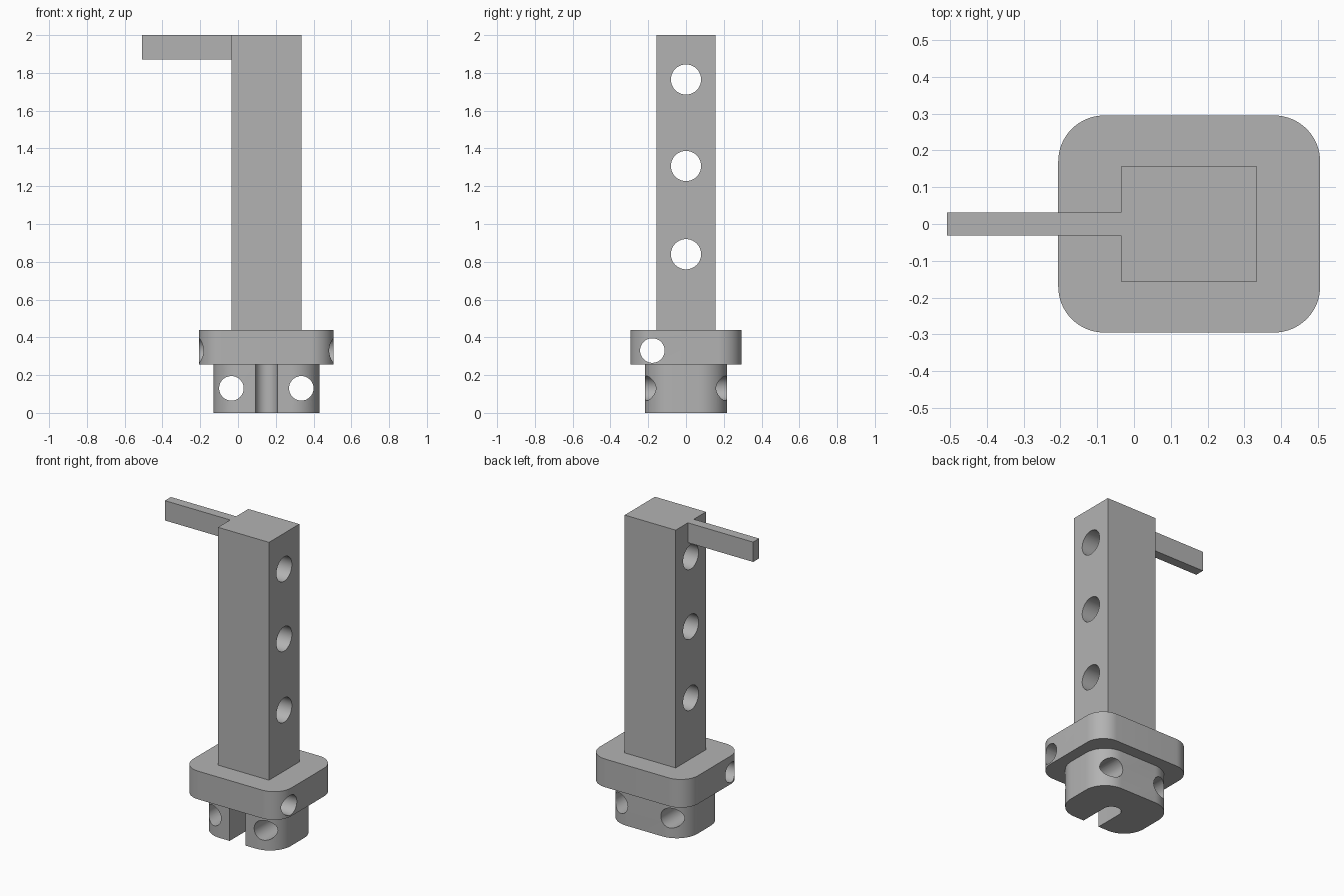
import bpy, bmesh, math
from mathutils import Matrix, Vector

if "Cube" in bpy.data.objects:
    bpy.data.objects.remove(bpy.data.objects["Cube"], do_unlink=True)

grey = bpy.data.materials.new("plain grey")
COLOUR = (0.45, 0.45, 0.45, 1)
grey.diffuse_color = COLOUR
grey.use_nodes = True
grey.node_tree.nodes["Principled BSDF"].inputs["Base Color"].default_value = COLOUR


def prism(name, outline, z0, z1):
    """Extrude a closed outline from z0 up to z1."""
    bm = bmesh.new()
    base = bm.faces.new([bm.verts.new((x, y, z0)) for x, y in outline])
    top = bmesh.ops.extrude_face_region(bm, geom=[base])["geom"]
    bmesh.ops.translate(bm, vec=(0, 0, z1 - z0),
                        verts=[g for g in top if isinstance(g, bmesh.types.BMVert)])
    bmesh.ops.recalc_face_normals(bm, faces=bm.faces)
    mesh = bpy.data.meshes.new(name)
    bm.to_mesh(mesh)
    bm.free()
    mesh.materials.append(grey)
    obj = bpy.data.objects.new(name, mesh)
    bpy.context.collection.objects.link(obj)
    return obj


def arc(cx, cy, r, start, sweep, steps):
    return [(cx + r * math.cos(start + sweep * i / steps),
             cy + r * math.sin(start + sweep * i / steps)) for i in range(steps + 1)]


def rounded(cx, hx, hy, r, steps=16):
    """Rectangle outline with round corners."""
    pts = []
    for k, (sx, sy) in enumerate([(1, 1), (-1, 1), (-1, -1), (1, -1)]):
        pts += arc(cx + sx * (hx - r), sy * (hy - r), r, k * math.pi / 2, math.pi / 2, steps)
    return pts


def drill(axis, centre, r):
    """Round cutter along an axis through the given centre."""
    cutter = prism("drill_cutter", arc(0, 0, r, 0, math.tau, 48)[:-1], -1, 1)
    turn = Vector((0, 0, 1)).rotation_difference(Vector(axis)).to_matrix().to_4x4()
    cutter.data.transform(Matrix.Translation(centre) @ turn)
    return cutter


def cut(obj, cutters):
    for c in cutters:
        mod = obj.modifiers.new("cut", "BOOLEAN")
        mod.operation, mod.solver, mod.object = "DIFFERENCE", "EXACT", c
    bpy.context.view_layer.update()
    result = bpy.data.meshes.new_from_object(
        obj.evaluated_get(bpy.context.evaluated_depsgraph_get()))
    obj.modifiers.clear()
    obj.data = result
    for c in cutters:
        bpy.data.objects.remove(c, do_unlink=True)


MID = 0.15
X, Y = (1, 0, 0), (0, 1, 0)

# Square post and side arm as one outline each, post drilled three times
post = prism("post", [(-0.035, -0.157), (0.335, -0.157), (0.335, 0.157), (-0.035, 0.157)], 0.44, 2)
cut(post, [drill(X, (0, 0, z), 0.08) for z in (0.84, 1.307, 1.765)])
arm = prism("arm", [(-0.509, -0.031), (-0.035, -0.031), (-0.035, 0.031), (-0.509, 0.031)], 1.87, 2)

# Flange with one off-centre hole
flange = prism("flange", rounded(MID, 0.356, 0.295, 0.125), 0.255, 0.44)
cut(flange, [drill(X, (0, -0.178, 0.33), 0.065)])

# Hub with two cross holes and a round-ended slot open to the front
hub = prism("hub", rounded(MID, 0.281, 0.218, 0.15), 0, 0.255)
slot = prism("slot_cutter",
             arc(MID, -0.03, 0.058, 0, math.pi, 24) + [(MID - 0.058, -0.5), (MID + 0.058, -0.5)],
             -0.1, 0.4)
cut(hub, [drill(Y, (MID + s * 0.185, 0, 0.13), 0.065) for s in (-1, 1)] + [slot])

# Smooth curved walls, keep edges crisp
bpy.ops.object.select_all(action="DESELECT")
for obj in (post, arm, flange, hub):
    obj.select_set(True)
bpy.context.view_layer.objects.active = post
bpy.ops.object.shade_smooth_by_angle(angle=math.radians(30))
